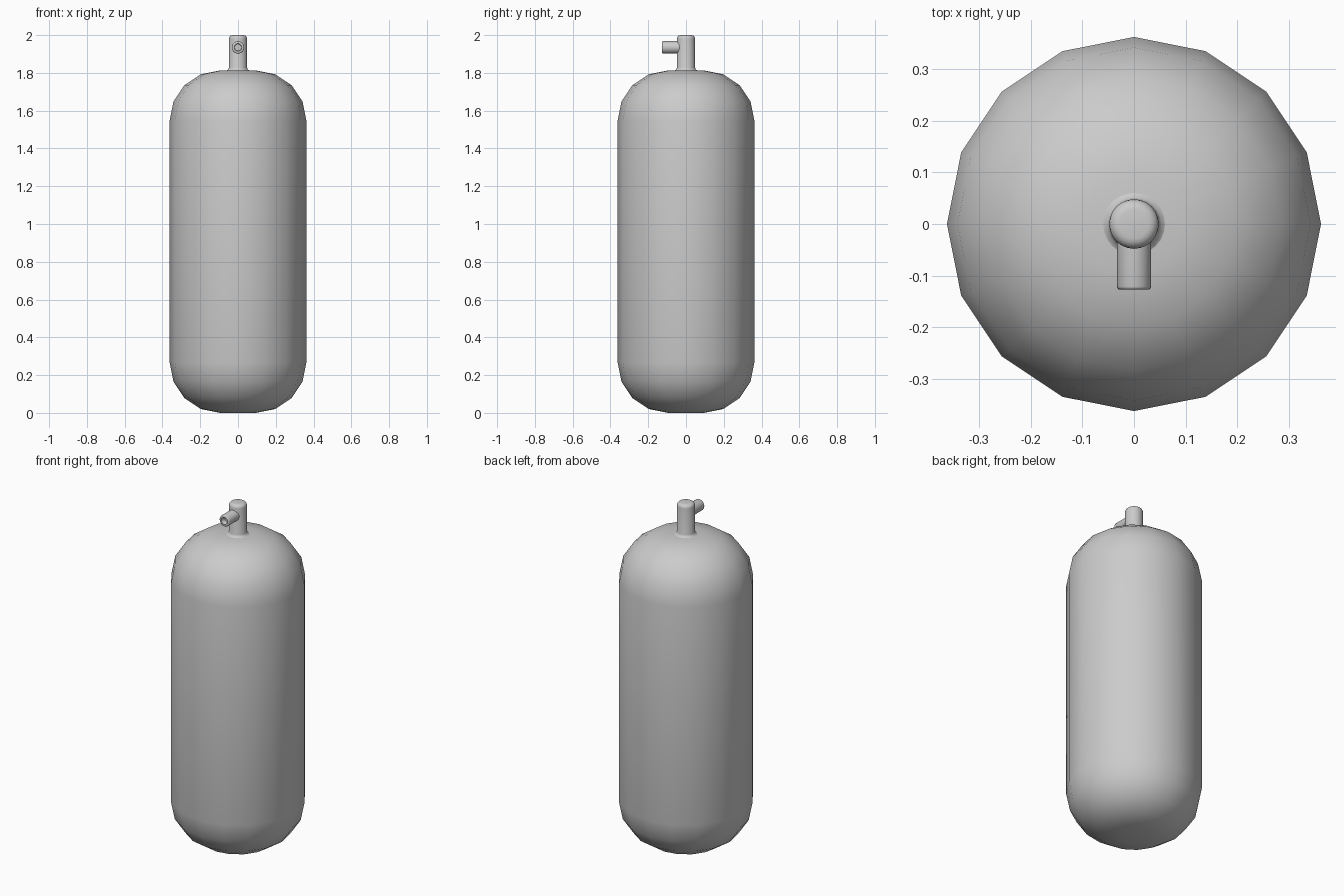
import bpy, bmesh
from math import sin, cos, pi, radians
from mathutils import Matrix

if "Cube" in bpy.data.objects:
    bpy.data.objects.remove(bpy.data.objects["Cube"])


def arc(cr, cz, rad, a0, a1, n):
    """Profile points (radius, height) along a rounded corner."""
    angs = [radians(a0 + (a1 - a0) * i / n) for i in range(n + 1)]
    return [(cr + rad * cos(a), cz + rad * sin(a)) for a in angs]


def lathe(name, profile, sides, angle, matrix=Matrix()):
    """Spin a profile around z; radius 0 at the ends closes the shape."""
    bm = bmesh.new()
    rings = []
    for r, z in profile:
        if r < 1e-6:
            rings.append([bm.verts.new((0, 0, z))] * sides)
        else:
            rings.append([bm.verts.new((r * cos(2 * pi * i / sides), r * sin(2 * pi * i / sides), z))
                          for i in range(sides)])
    for a, b in zip(rings, rings[1:]):
        for i in range(sides):
            j = (i + 1) % sides
            bm.faces.new(list(dict.fromkeys((a[i], a[j], b[j], b[i]))))
    bmesh.ops.recalc_face_normals(bm, faces=bm.faces)
    bm.transform(matrix)
    mesh = bpy.data.meshes.new(name)
    bm.to_mesh(mesh)
    bm.free()
    obj = bpy.data.objects.new(name, mesh)
    bpy.context.collection.objects.link(obj)
    bpy.ops.object.select_all(action='DESELECT')
    obj.select_set(True)
    bpy.context.view_layer.objects.active = obj
    bpy.ops.object.shade_smooth_by_angle(angle=radians(angle))
    return obj


# Tank body: 16 sides with rounded shoulders top and bottom
R, TOP, CORNER = 0.362, 1.813, 0.267
body = ([(0, 0)] + arc(R - CORNER, CORNER, CORNER, -90, 0, 4)
        + arc(R - CORNER, TOP - CORNER, CORNER, 0, 90, 4) + [(0, TOP)])
lathe("tank_body", body, 16, 40)

# Valve stem: flared foot and rounded top
stem = ([(0, 1.80), (0.06, 1.80), (0.06, 1.813), (0.052, 1.818), (0.048, 1.828)]
        + arc(0.028, 1.98, 0.02, 0, 90, 4) + [(0, 2.0)])
lathe("valve_stem", stem, 24, 40)

# Outlet nozzle: points to -y, with a hollow mouth
nozzle = ([(0, 0), (0.033, 0)] + arc(0.027, 0.121, 0.006, 0, 90, 3)
          + [(0.02, 0.127), (0.018, 0.124), (0.018, 0.095), (0, 0.095)])
lathe("outlet_nozzle", nozzle, 24, 50,
      Matrix.Translation((0, 0, 1.935)) @ Matrix.Rotation(pi / 2, 4, 'X'))
